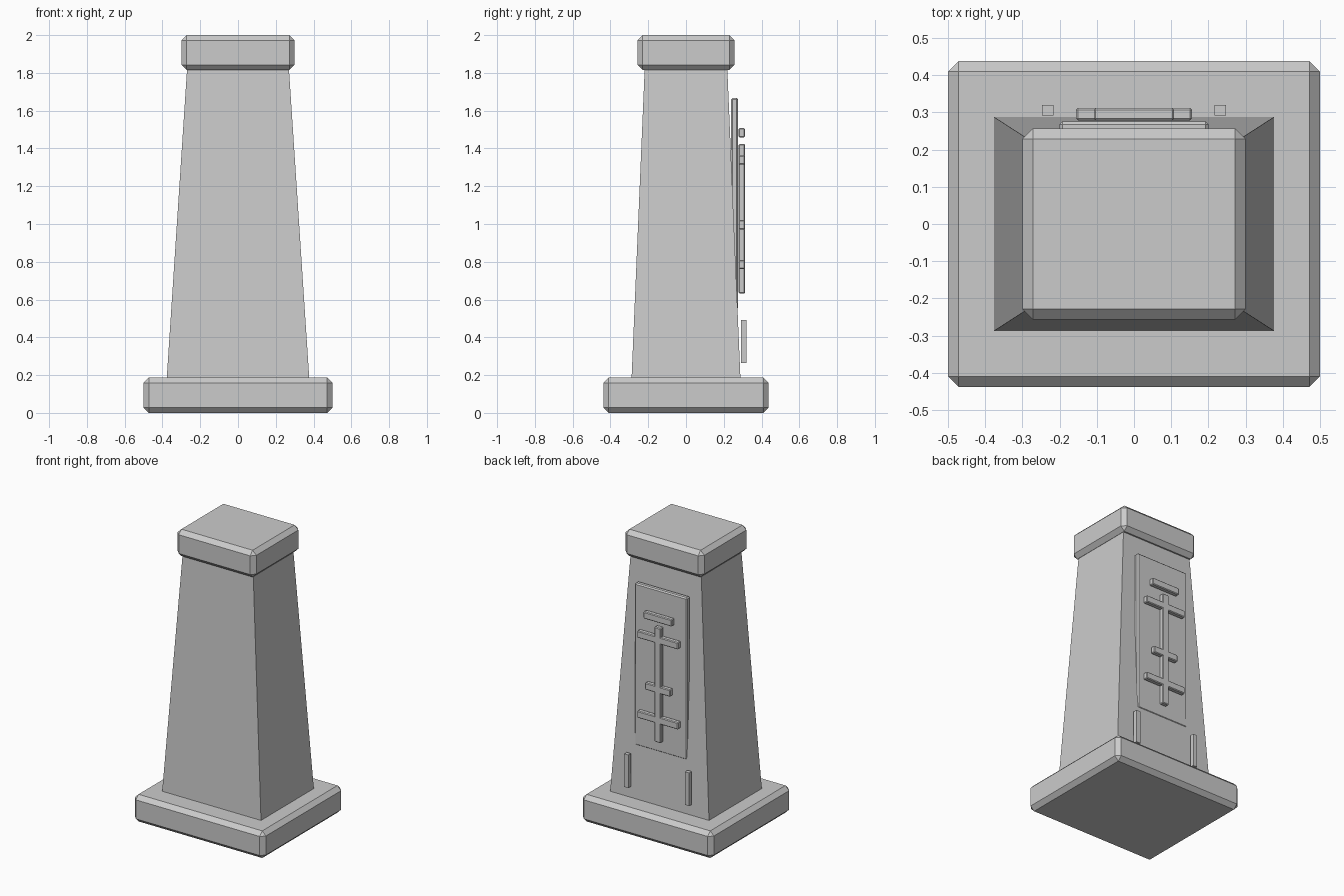
import bpy, bmesh

if "Cube" in bpy.data.objects:
    bpy.data.objects.remove(bpy.data.objects["Cube"])


def block(name, x, y, z, bevel=0.0, top_scale=None):
    """Box from (min, max) ranges, optionally tapered, with a chamfer."""
    bm = bmesh.new()
    bmesh.ops.create_cube(bm, size=1)
    for v in bm.verts:
        v.co = [r[0] + (c + 0.5) * (r[1] - r[0]) for c, r in zip(v.co, (x, y, z))]
    if top_scale:
        for v in bm.verts:
            if v.co.z > (z[0] + z[1]) / 2:
                v.co.x *= top_scale[0]
                v.co.y *= top_scale[1]
    mesh = bpy.data.meshes.new(name)
    bm.to_mesh(mesh)
    bm.free()
    obj = bpy.data.objects.new(name, mesh)
    bpy.context.collection.objects.link(obj)
    if bevel:
        mod = obj.modifiers.new("chamfer", 'BEVEL')
        mod.width = bevel
        mod.segments = 1
    return obj


def sym(half):
    return (-half, half)


# Plinth, tapered shaft and cap
block("base", sym(0.5), sym(0.438), (0, 0.187), 0.028)
block("shaft", sym(0.377), sym(0.288), (0.187, 1.815), top_scale=(0.27 / 0.377, 0.219 / 0.288))
block("cap", sym(0.30), sym(0.257), (1.815, 2.0), 0.028)

# Raised panel on the back
block("back_panel", sym(0.2), (0.239, 0.276), (0.55, 1.667), 0.008)

# Raised bars on the panel: one upright and four crossbars
BAR_Y = (0.279, 0.312)
block("upright_bar", sym(0.025), BAR_Y, (0.632, 1.424), 0.005)
for i, (half, zc) in enumerate([(0.108, 1.483), (0.156, 1.338), (0.096, 0.996), (0.156, 0.786)]):
    block(f"crossbar_{i + 1}", sym(half), BAR_Y, (zc - 0.024, zc + 0.024), 0.005)

# Small upright strips below the panel
for side, xc in (("left", -0.232), ("right", 0.232)):
    block(f"lower_strip_{side}", (xc - 0.016, xc + 0.016), (0.292, 0.32), (0.264, 0.492))
